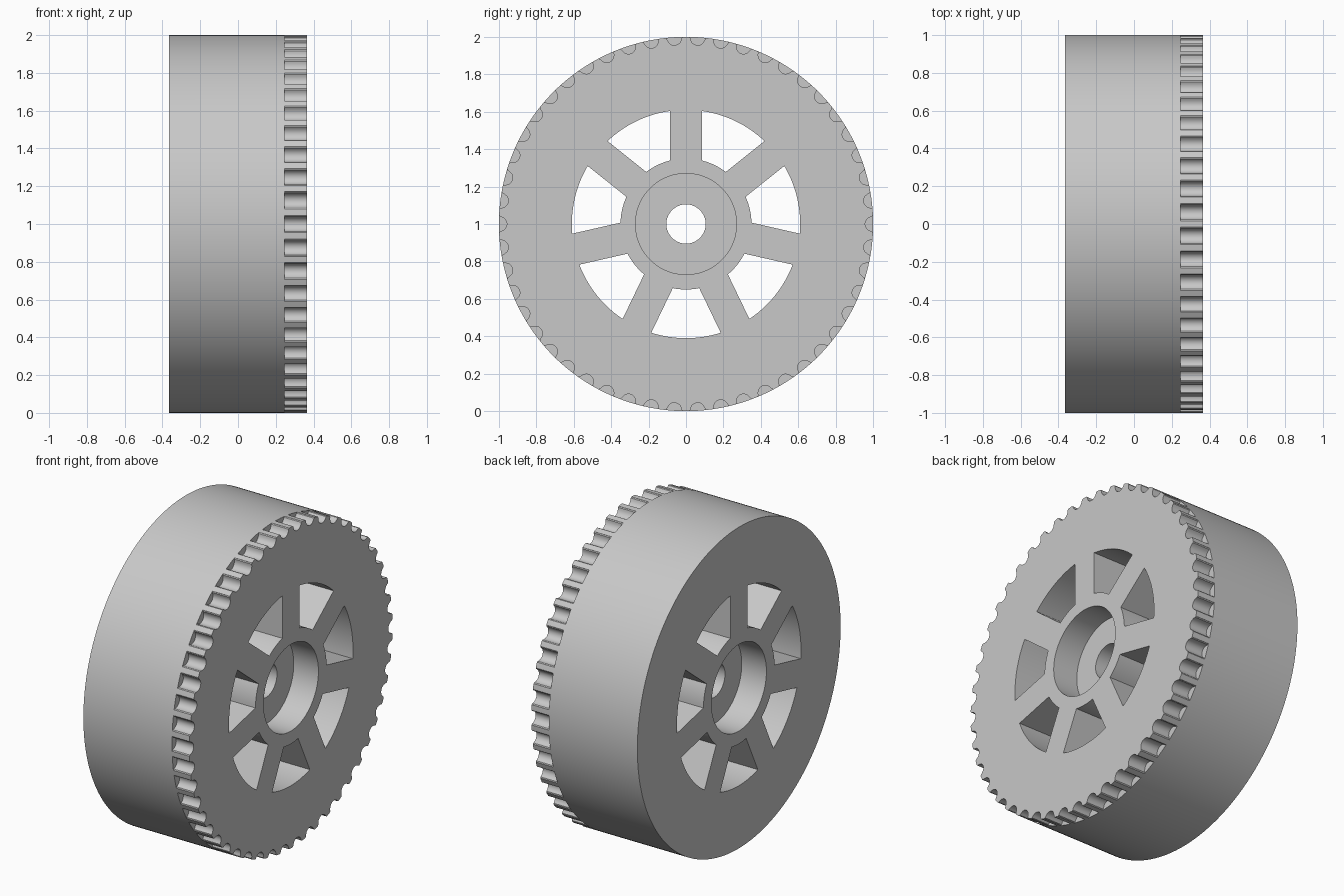
import bpy, bmesh, math

cube = bpy.data.objects.get("Cube")
if cube:
    bpy.data.objects.remove(cube, do_unlink=True)

HALF = 0.365          # half the wheel width
TOOTH_START = 0.245   # where the toothed band begins
TEETH, SPOKES = 50, 7
SPOKE_HALF = 0.085
CENTRE_Z = 1.0

grey = bpy.data.materials.new("plain grey")
grey.use_nodes = True
colour = (0.58, 0.58, 0.58, 1)
grey.diffuse_color = colour
grey.node_tree.nodes["Principled BSDF"].inputs["Base Color"].default_value = colour


def polar(radius, angle):
    return radius * math.cos(angle), radius * math.sin(angle)


def arc(radius, start, end, steps):
    return [polar(radius, start + (end - start) * i / steps) for i in range(steps + 1)]


def circle(radius, steps):
    return arc(radius, 0, math.tau, steps)[:-1]


def prisms(name, parts):
    """Make one object from (outline, x start, x end) prisms along x."""
    bm = bmesh.new()
    for outline, x0, x1 in parts:
        ends = [[bm.verts.new((x, y, z + CENTRE_Z)) for y, z in outline] for x in (x0, x1)]
        bm.faces.new(ends[0])
        bm.faces.new(ends[1])
        for i in range(len(outline)):
            j = (i + 1) % len(outline)
            bm.faces.new((ends[0][i], ends[0][j], ends[1][j], ends[1][i]))
    bmesh.ops.recalc_face_normals(bm, faces=bm.faces)
    mesh = bpy.data.meshes.new(name)
    bm.to_mesh(mesh)
    bm.free()
    obj = bpy.data.objects.new(name, mesh)
    bpy.context.collection.objects.link(obj)
    return obj


# Rounded tooth groove: (sideways, outward) half profile, mirrored
half = [(0.048, 0.02), (0.046, -0.002), (0.040, -0.006), (0.036, -0.018),
        (0.028, -0.031), (0.015, -0.040)]
groove = half + [(0, -0.043)] + [(-t, r) for t, r in reversed(half)]


def groove_outline(angle):
    c, s = math.cos(angle), math.sin(angle)
    return [((1 + r) * c - t * s, (1 + r) * s + t * c) for t, r in groove]


# Opening between two parallel-sided spokes
def window_outline(index):
    start = math.pi / 2 + index * math.tau / SPOKES
    end = start + math.tau / SPOKES

    def side(radius):
        inset = math.asin(SPOKE_HALF / radius)
        return start + inset, end - inset
    return arc(0.61, *side(0.61), 16) + arc(0.35, *side(0.35), 10)[::-1]


wheel = prisms("wheel", [(circle(1, 200), -HALF, HALF)])
wheel.data.materials.append(grey)

# Cutters for the grooves, openings, bearing recesses and axle bore
cutters = [
    prisms("groove_cutter", [(groove_outline(k * math.tau / TEETH), TOOTH_START, 0.5)
                             for k in range(TEETH)]),
    prisms("window_cutter", [(window_outline(k), -0.5, 0.5) for k in range(SPOKES)]),
    prisms("recess_cutter", [(circle(0.27, 96), s * 0.195, s * 0.5) for s in (-1, 1)]),
    prisms("bore_cutter", [(circle(0.105, 64), -0.45, 0.45)]),
]
for cutter in cutters:
    cutter.hide_render = True
    cut = wheel.modifiers.new(cutter.name, "BOOLEAN")
    cut.operation = "DIFFERENCE"
    cut.solver = "EXACT"
    cut.object = cutter

# Bake the cuts and discard the cutters
graph = bpy.context.evaluated_depsgraph_get()
baked = bpy.data.meshes.new_from_object(wheel.evaluated_get(graph))
wheel.modifiers.clear()
wheel.data = baked
baked.materials.clear()
baked.materials.append(grey)
for face in baked.polygons:
    face.material_index = 0
for cutter in cutters:
    bpy.data.objects.remove(cutter, do_unlink=True)

bpy.ops.object.select_all(action="DESELECT")
wheel.select_set(True)
bpy.context.view_layer.objects.active = wheel
bpy.ops.object.shade_smooth_by_angle(angle=math.radians(30))
